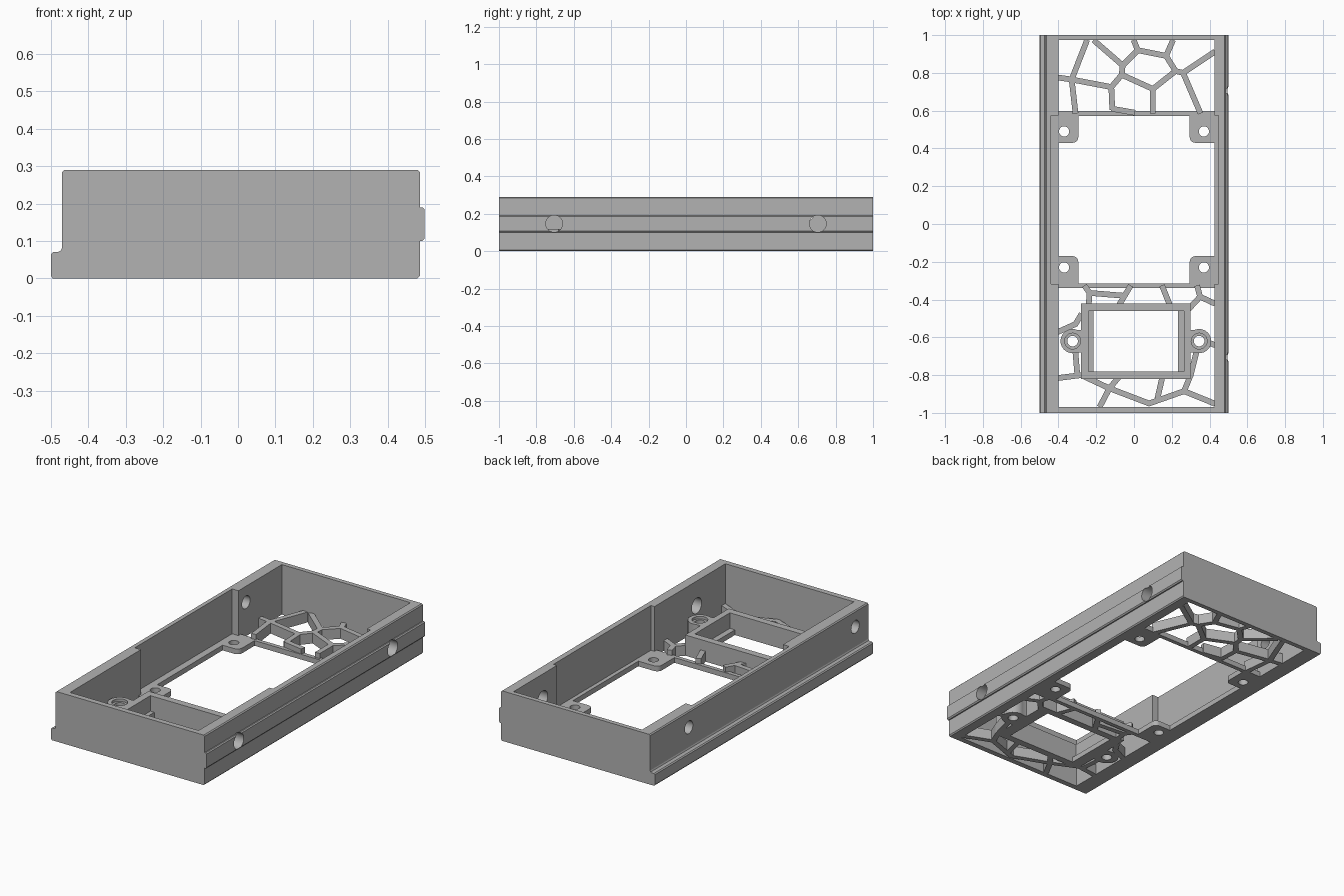
import bpy, bmesh, math
from mathutils import Vector, Matrix

if "Cube" in bpy.data.objects:
    bpy.data.objects.remove(bpy.data.objects["Cube"], do_unlink=True)

grey = bpy.data.materials.new("plain grey")
grey.use_nodes = True
GREY = (0.45, 0.45, 0.45, 1)
grey.diffuse_color = GREY
grey.node_tree.nodes["Principled BSDF"].inputs["Base Color"].default_value = GREY


def finish(name, bm):
    bmesh.ops.recalc_face_normals(bm, faces=bm.faces[:])
    mesh = bpy.data.meshes.new(name)
    bm.to_mesh(mesh)
    bm.free()
    mesh.materials.append(grey)
    ob = bpy.data.objects.new(name, mesh)
    bpy.context.collection.objects.link(ob)
    return ob


def add_box(bm, x, y, z):
    size = Vector((x[1] - x[0], y[1] - y[0], z[1] - z[0]))
    mid = Vector((sum(x), sum(y), sum(z))) / 2
    m = Matrix.Translation(mid) @ Matrix.Diagonal((*size, 1))
    bmesh.ops.create_cube(bm, size=1, matrix=m)


def box(name, x, y, z):
    bm = bmesh.new()
    add_box(bm, x, y, z)
    return finish(name, bm)


def cylinder(name, centre, r, depth, axis="Z"):
    bm = bmesh.new()
    m = Matrix.Translation(centre)
    if axis == "X":
        m = m @ Matrix.Rotation(math.pi / 2, 4, "Y")
    bmesh.ops.create_cone(bm, cap_ends=True, segments=32, radius1=r,
                          radius2=r, depth=depth, matrix=m)
    return finish(name, bm)


def combine(target, tool, operation="DIFFERENCE"):
    mod = target.modifiers.new("shape", "BOOLEAN")
    mod.operation, mod.solver, mod.object = operation, "EXACT", tool
    bpy.context.view_layer.objects.active = target
    bpy.ops.object.modifier_apply(modifier=mod.name)
    bpy.data.objects.remove(tool, do_unlink=True)


def extrude(name, points, start, step):
    bm = bmesh.new()
    face = bm.faces.new([bm.verts.new(Vector(start) + Vector(p)) for p in points])
    out = bmesh.ops.extrude_face_region(bm, geom=[face])["geom"]
    bmesh.ops.translate(bm, vec=step, verts=[v for v in out if isinstance(v, bmesh.types.BMVert)])
    return finish(name, bm)


# Tray body: cross-section with left foot flange, right rail and chamfers
profile = [(-0.495, 0), (0.48, 0), (0.486, 0.007), (0.486, 0.1), (0.493, 0.1),
           (0.499, 0.107), (0.499, 0.185), (0.493, 0.19), (0.486, 0.19),
           (0.486, 0.284), (0.48, 0.29), (-0.464, 0.29), (-0.47, 0.284),
           (-0.47, 0.082), (-0.474, 0.074), (-0.48, 0.071), (-0.494, 0.071),
           (-0.5, 0.065), (-0.5, 0.007)]
body = extrude("tray_body", [(x, 0, z) for x, z in profile], (0, -1, 0), (0, 2, 0))
LEFT, RIGHT = -0.4, 0.425
combine(body, box("cavity", (LEFT, RIGHT), (-0.968, 0.973), (-0.1, 0.5)))
combine(body, box("side_recess", (-0.44, 0.448), (-0.318, 0.575), (0.03, 0.5)))
for y in (-0.705, 0.705):
    combine(body, cylinder("right_hole", (0.45, y, 0.147), 0.045, 0.3, "X"))
for y in (-0.88, 0.645):
    combine(body, cylinder("left_hole", (-0.45, y, 0.197), 0.037, 0.3, "X"))

# Cross bars bounding the middle opening
FLOOR = 0.03
for name, y in (("front_cross_bar", -0.327), ("back_cross_bar", 0.585)):
    box(name, (LEFT - 0.01, RIGHT + 0.01), (y - 0.012, y + 0.012), (0, FLOOR))

# Screw tabs in the corners of the middle opening
for sx in (-1, 1):
    for y, sy in ((0.49, 1), (-0.23, -1)):
        wall = LEFT - 0.01 if sx < 0 else RIGHT + 0.01
        inner, edge, r = sx * 0.295, y - sy * 0.06, 0.03
        pts = [(wall, y + sy * 0.09), (wall, edge)]
        for i in range(7):
            a = math.pi / 2 * i / 6
            pts.append((inner + sx * r * (1 - math.sin(a)), edge + sy * r * (1 - math.cos(a))))
        pts.append((inner, y + sy * 0.09))
        tab = extrude("screw_tab", [(px, py, 0) for px, py in pts], (0, 0, 0), (0, 0, FLOOR))
        combine(tab, cylinder("screw_hole", (sx * 0.37, y, 0), 0.027, 0.2))


# Irregular cell lattice panels, each path a chain of ribs
def lattice(name, paths, height=0.06, width=0.03):
    bm = bmesh.new()
    for path in paths:
        for a, b in zip(path, path[1:]):
            a, b = Vector(a), Vector(b)
            d = b - a
            mid = (a + b) / 2
            m = (Matrix.Translation((mid.x, mid.y, height / 2))
                 @ Matrix.Rotation(math.atan2(d.y, d.x), 4, "Z")
                 @ Matrix.Diagonal((d.length + width / 3, width, height, 1)))
            bmesh.ops.create_cube(bm, size=1, matrix=m)
    return finish(name, bm)


n1, n2, n3, n4 = (-0.33, 0.765), (-0.12, 0.725), (-0.065, 0.79), (-0.06, 0.84)
n5, n6, n7, n8, n9 = (0.02, 0.92), (0.17, 0.89), (0.22, 0.81), (0.26, 0.8), (0.1, 0.715)
lattice("back_lattice", [
    [(-0.4, 0.775), n1, n2, n3, n4, n5, n6, n7, n8, (0.425, 0.91)],
    [(-0.25, 0.97), n1, (-0.31, 0.59)], [n4, (-0.21, 0.97)], [n5, (0, 0.97)],
    [n6, (0.205, 0.97)], [n8, (0.35, 0.59)], [n7, n9, n3], [n9, (0.1, 0.59)],
    [n2, (-0.115, 0.61), (0, 0.59)]])
a, b, c, d, e = (-0.235, -0.365), (-0.05, -0.38), (0.35, -0.385), (-0.13, -0.87), (0.08, -0.95)
lattice("front_lattice", [
    [(-0.26, -0.33), a, b, (-0.02, -0.33)], [a, (-0.24, -0.43)], [b, (-0.08, -0.43)],
    [(0.15, -0.33), (0.19, -0.43)], [(0.335, -0.33), c, (0.29, -0.45)],
    [c, (0.425, -0.42)], [(-0.4, -0.57), (-0.31, -0.53), (-0.28, -0.48)],
    [(0.4, -0.63), (0.425, -0.64)], [(-0.4, -0.815), (-0.28, -0.8), d, e],
    [(-0.31, -0.68), (-0.3, -0.8)], [d, (-0.18, -0.965)], [d, (-0.08, -0.81)],
    [e, (0.265, -0.885), (0.425, -0.95)], [(0.125, -0.92), (0.15, -0.81)],
    [(0.265, -0.885), (0.3, -0.8), (0.33, -0.68)]])

# Rectangular mounting frame with a screw boss at each end
TOP = 0.12
frame = box("mounting_frame", (-0.28, 0.3), (-0.82, -0.42), (0, TOP))
bosses = ((-0.325, -0.27), (0.345, 0.29))
for x, root in bosses:
    neck = sorted((x, root))
    combine(frame, box("neck", neck, (-0.68, -0.56), (0, TOP)), "UNION")
    combine(frame, cylinder("boss", (x, -0.62, TOP / 2), 0.064, TOP), "UNION")
combine(frame, box("window", (-0.215, 0.232), (-0.78, -0.46), (-0.1, 0.3)))
combine(frame, box("seat_step", (-0.24, 0.265), (-0.78, -0.46), (FLOOR, 0.3)))
for x, _ in bosses:
    combine(frame, cylinder("boss_hole", (x, -0.62, 0), 0.028, 0.5))
    combine(frame, cylinder("boss_counterbore", (x, -0.62, TOP), 0.042, 0.03))

# Smooth round features while keeping edges crisp
for ob in bpy.context.scene.objects:
    if ob.type == "MESH":
        ob.select_set(True)
bpy.ops.object.shade_smooth_by_angle(angle=math.radians(25))
